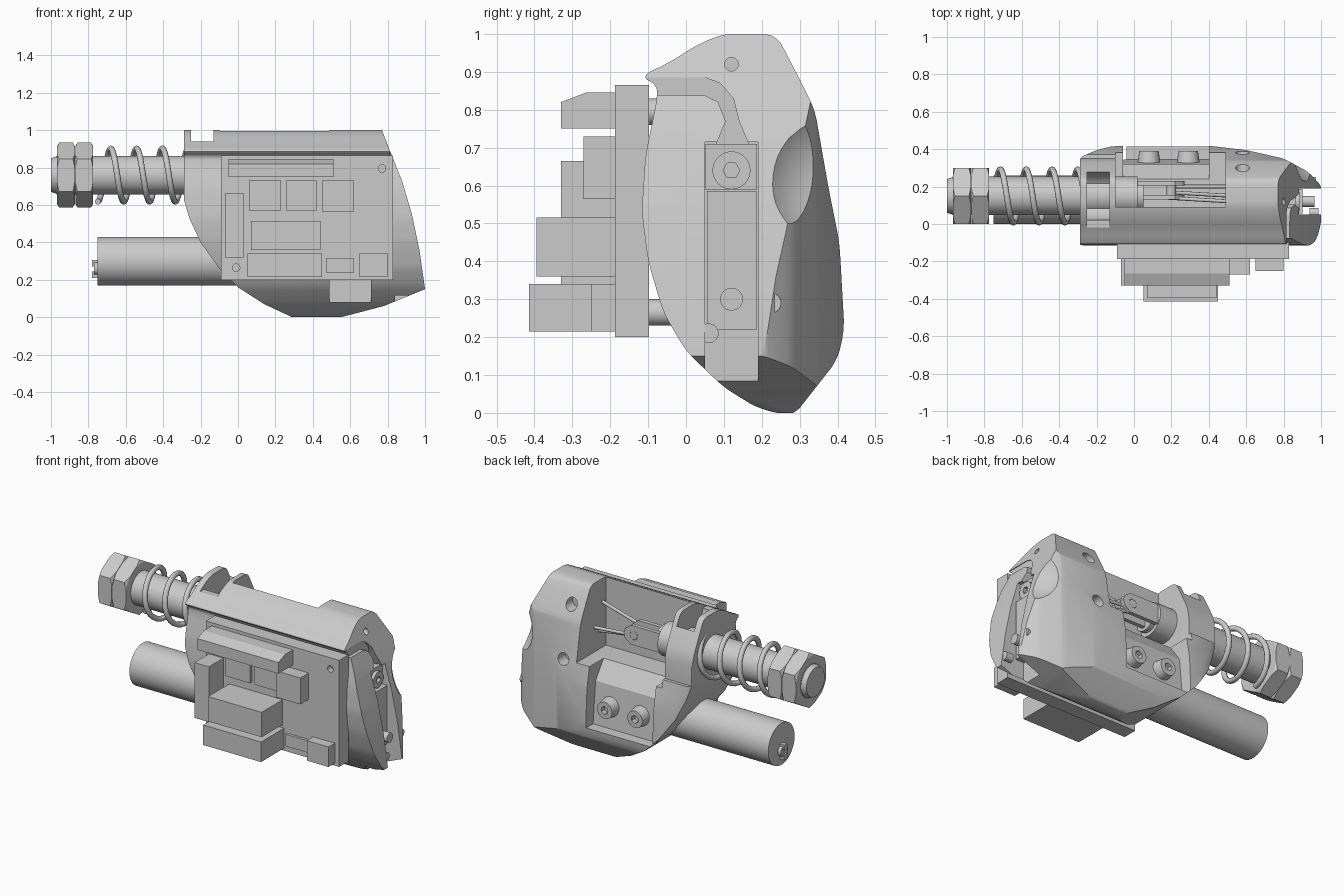
import bpy, bmesh, math
from mathutils import Vector, Matrix

if "Cube" in bpy.data.objects:
    bpy.data.objects.remove(bpy.data.objects["Cube"])

grey = bpy.data.materials.new("light grey")
grey.use_nodes = True
COL = (0.6, 0.6, 0.6, 1)
grey.diffuse_color = COL
grey.node_tree.nodes["Principled BSDF"].inputs["Base Color"].default_value = COL


def finish(name, bm, smooth=False):
    bmesh.ops.recalc_face_normals(bm, faces=bm.faces)
    me = bpy.data.meshes.new(name)
    bm.to_mesh(me)
    bm.free()
    me.materials.append(grey)
    ob = bpy.data.objects.new(name, me)
    bpy.context.collection.objects.link(ob)
    if smooth:
        shade(ob)
    return ob


def shade(ob):
    bpy.ops.object.select_all(action='DESELECT')
    ob.select_set(True)
    bpy.context.view_layer.objects.active = ob
    bpy.ops.object.shade_smooth_by_angle(angle=math.radians(28))


def prism(name, pts, axis, a, b):
    """Extrude a 2D outline along one axis from a to b."""
    bm = bmesh.new()
    i = "xyz".index(axis)

    def place(p, d):
        c = list(p)
        c.insert(i, d)
        return bm.verts.new(c)
    lo, hi = [place(p, a) for p in pts], [place(p, b) for p in pts]
    bm.faces.new(lo)
    bm.faces.new(hi)
    for k in range(len(pts)):
        n = (k + 1) % len(pts)
        bm.faces.new((lo[k], lo[n], hi[n], hi[k]))
    return finish(name, bm)


def box(name, x0, x1, y0, y1, z0, z1):
    return prism(name, [(x0, z0), (x1, z0), (x1, z1), (x0, z1)], 'y', y0, y1)


def cyl(name, axis, center, r, length, sides=40, r2=None):
    bm = bmesh.new()
    rot = Matrix.Rotation(math.pi / 2, 4, 'Y' if axis == 'x' else 'X')
    bmesh.ops.create_cone(bm, cap_ends=True, segments=sides, radius1=r,
                          radius2=r if r2 is None else r2, depth=length,
                          matrix=Matrix.Translation(center) @ rot)
    return finish(name, bm, sides > 8)


def tube(name, pts, r, cyclic=False):
    cu = bpy.data.curves.new(name, 'CURVE')
    cu.dimensions = '3D'
    cu.bevel_depth, cu.bevel_resolution, cu.use_fill_caps = r, 3, True
    sp = cu.splines.new('POLY')
    sp.points.add(len(pts) - 1)
    for q, p in zip(sp.points, pts):
        q.co = (*p, 1)
    sp.use_cyclic_u = cyclic
    ob = bpy.data.objects.new(name, cu)
    cu.materials.append(grey)
    bpy.context.collection.objects.link(ob)


def rounded(pts, limit):
    """Cut each corner of an outline twice, by no more than the limit."""
    for _ in range(2):
        out = []
        for k, p in enumerate(pts):
            a, b = Vector(p), Vector(pts[(k + 1) % len(pts)])
            t = min(0.25, limit / (b - a).length)
            out += [tuple(a.lerp(b, t)), tuple(a.lerp(b, 1 - t))]
        pts, limit = out, limit / 2
    return pts


def boolean(ob, cutter, op='DIFFERENCE'):
    mod = ob.modifiers.new("cut", 'BOOLEAN')
    mod.operation, mod.object, mod.solver = op, cutter, 'EXACT'
    bpy.context.view_layer.objects.active = ob
    bpy.ops.object.modifier_apply(modifier=mod.name)
    bpy.data.objects.remove(cutter)


# Housing: three outlines intersected
body = prism("housing", [(-.29, 1), (.77, 1), (.82, .87), (.88, .72), (.93, .55), (.97, .36),
             (1, .15), (.78, .06), (.55, 0), (.29, 0), (.14, .07), (0, .16), (-.1, .26),
             (-.2, .4), (-.26, .53), (-.29, .63)], 'y', -.3, .6)
side = [(-.12, .888), (-.04, .927), (.03, .972), (.1, 1.001), (.238, .999), (.29, .9), (.34, .8),
        (.375, .6), (.405, .45), (.418, .22), (.4, .14), (.282, -.01), (.19, .012), (.1, .067),
        (0, .163), (-.06, .265), (-.1, .4), (-.117, .53), (-.107, .68), (-.078, .82), (-.075, .865)]
boolean(body, prism("side_mask", rounded(side, .018), 'x', -1, 2), 'INTERSECT')
top = [(-.293, -.15), (.8, -.15), (.98, -.11), (1.005, -.05), (1.005, .2), (.93, .28), (.8, .35),
       (.6, .395), (.3, .43), (-.1, .42), (-.2, .395), (-.293, .355)]
boolean(body, prism("top_mask", rounded(top, .015), 'z', -.2, 1.3), 'INTERSECT')

# Rear cavity: open bay above the rod, then a narrower pocket with a sloped shelf
boolean(body, box("bay_cut", -.1, .49, .09, .6, .57, 1.2))
boolean(body, prism("pocket_cut", [(.6, .2), (.345, .2), (.32, .46), (.22, .6), (.6, .6)],
                    'x', -.06, .4))
# Left wall: lower behind the rod, with a slot across its top
boolean(body, box("wall_trim", -.4, -.08, .352, .6, .62, 1.2))
boolean(body, box("slot_cut", -.25, -.13, -.02, .31, .94, 1.2))
boolean(body, cyl("slot_scoop", 'x', (-.19, .15, .95), .13, .12))
# Front notch near the bottom
boolean(body, box("notch_cut", .49, .71, -.3, .1, .08, .22))
# Groove in the right end and the hooked channel above it
boolean(body, box("end_cut", .84, 1.3, .05, .19, -.1, .715))
boolean(body, prism("channel_cut", [(-.3, .84), (.05, .838), (.085, .82), (.105, .77), (.08, .71),
                                    (.165, .71), (.14, .77), (.125, .83), (.09, .87),
                                    (.05, .885), (-.3, .885)], 'x', .81, 1.3))
# Shallow scoop in the rear right corner
bm = bmesh.new()
bmesh.ops.create_uvsphere(bm, u_segments=48, v_segments=32, radius=1,
                          matrix=Matrix.Translation((1.08, .42, .65)) @ Matrix.Diagonal((.27, .25, .25, 1)))
boolean(body, finish("corner_scoop", bm, True))
# Holes in the rear band and in the right end
for y, z in ((.3, .88), (.37, .57)):
    boolean(body, cyl("band_hole", 'y', (.58, y, z), .037, .12))
boolean(body, cyl("end_hole", 'x', (.8, .12, .92), .018, .1))
shade(body)

# Block and screws in the end groove
box("end_block", .8, .865, .052, .188, .59, .71)
box("lower_end_block", .8, .9, .056, .186, .22, .585)
screw = cyl("end_screw", 'x', (.855, .12, .64), .05, .06)
boolean(screw, cyl("socket", 'x', (.885, .12, .64), .022, .05, 6))
shade(screw)
cyl("end_pin", 'x', (.93, .12, .3), .03, .07)
for y, z, x in ((.225, .29, .948), (.06, .21, .962)):
    cyl("side_screw", 'x', (x, y, z), .026, .05)

# Socket screws on the rear shelf
for x in (.08, .29):
    s = cyl("shelf_screw", 'y', (x, .355, .33), .052, .07, r2=.062)
    boolean(s, cyl("socket", 'y', (x, .39, .33), .025, .06, 6))
    shade(s)

# Threaded rod, chamfered nuts and spring
Y, Z = .15, .76
cyl("rod", 'x', (-.475, Y, Z), .103, .99)
cyl("rod_tip", 'x', (-.985, Y, Z), .09, .03, r2=.1)
cyl("rod_inner_end", 'x', (-.02, Y, Z), .08, .14)
for x in (-.92, -.822):
    nut = cyl("hex_nut", 'x', (x, Y, Z), .173, .096, 6)
    for big, small in ((.32, .15), (.15, .32)):
        boolean(nut, cyl("chamfer", 'x', (x, Y, Z), big, .1, 48, r2=small), 'INTERSECT')
    # One corner points straight up
    nut.data.transform(Matrix.Translation((0, Y, Z)) @ Matrix.Rotation(math.pi / 6, 4, 'X')
                       @ Matrix.Translation((0, -Y, -Z)))
steps = 28
tube("spring", [(-.68 + .138 * t / steps, Y - .142 * math.sin(2 * math.pi * t / steps),
                 Z + .142 * math.cos(2 * math.pi * t / steps))
                for t in range(-steps // 2, 3 * steps)], .016)
tube("inner_ring", [(-.02, Y + .09 * math.sin(a * .2618), Z + .09 * math.cos(a * .2618))
                    for a in range(24)], .014, True)

# Fork with pin and the cables running to the band
for y in (.13, .205):
    plate = prism("fork_plate", [(.02, .7), (.22, .7), (.26, .73), (.27, .76), (.26, .79),
                                 (.22, .82), (.02, .82)], 'y', y, y + .025)
    boolean(plate, cyl("fork_hole", 'y', (.2, y, Z), .026, .1))
cyl("fork_pin", 'y', (.2, .18, Z), .025, .1)
for y0, y1, z0, z1 in ((.14, .12, .78, .86), (.2, .2, .75, .72), (.17, .15, .74, .68)):
    tube("cable", [(.18, y0, z0), (.52, y1, z1)], .01)

# Motor
cyl("motor", 'x', (-.375, .13, .3), .13, .75, 56)
for z in (.23, .29):
    box("motor_pin", -.78, -.74, .115, .145, z - .02, z + .015)
cyl("motor_bearing", 'x', (-.755, .13, .26), .035, .03)

# Circuit board with standoffs
board = box("circuit_board", -.09, .83, -.188, -.098, .2, .865)
for x, z in ((.77, .795), (-.01, .265)):
    boolean(board, cyl("board_hole", 'y', (x, -.18, z), .02, .06))
    cyl("standoff", 'y', (x, -.03, z), .035, .15)
# Board components: x range, z range, front
parts = [("left_connector", -.07, .03, .32, .665, -.33), ("chip_a", .06, .23, .57, .73, -.21),
         ("chip_b", .26, .42, .57, .73, -.21), ("square_relay", .45, .62, .565, .73, -.27),
         ("middle_block", .07, .44, .36, .515, -.395), ("lower_block", .05, .45, .215, .34, -.415),
         ("small_chip", .47, .62, .24, .315, -.205), ("corner_block", .65, .8, .215, .34, -.25)]
for name, x0, x1, z0, z1, y in parts:
    box(name, x0, x1, y, -.185, z0, z1)
prism("top_connector", [(-.185, .75), (-.33, .75), (-.33, .82), (-.265, .845), (-.185, .845)],
      'x', -.05, .51)
